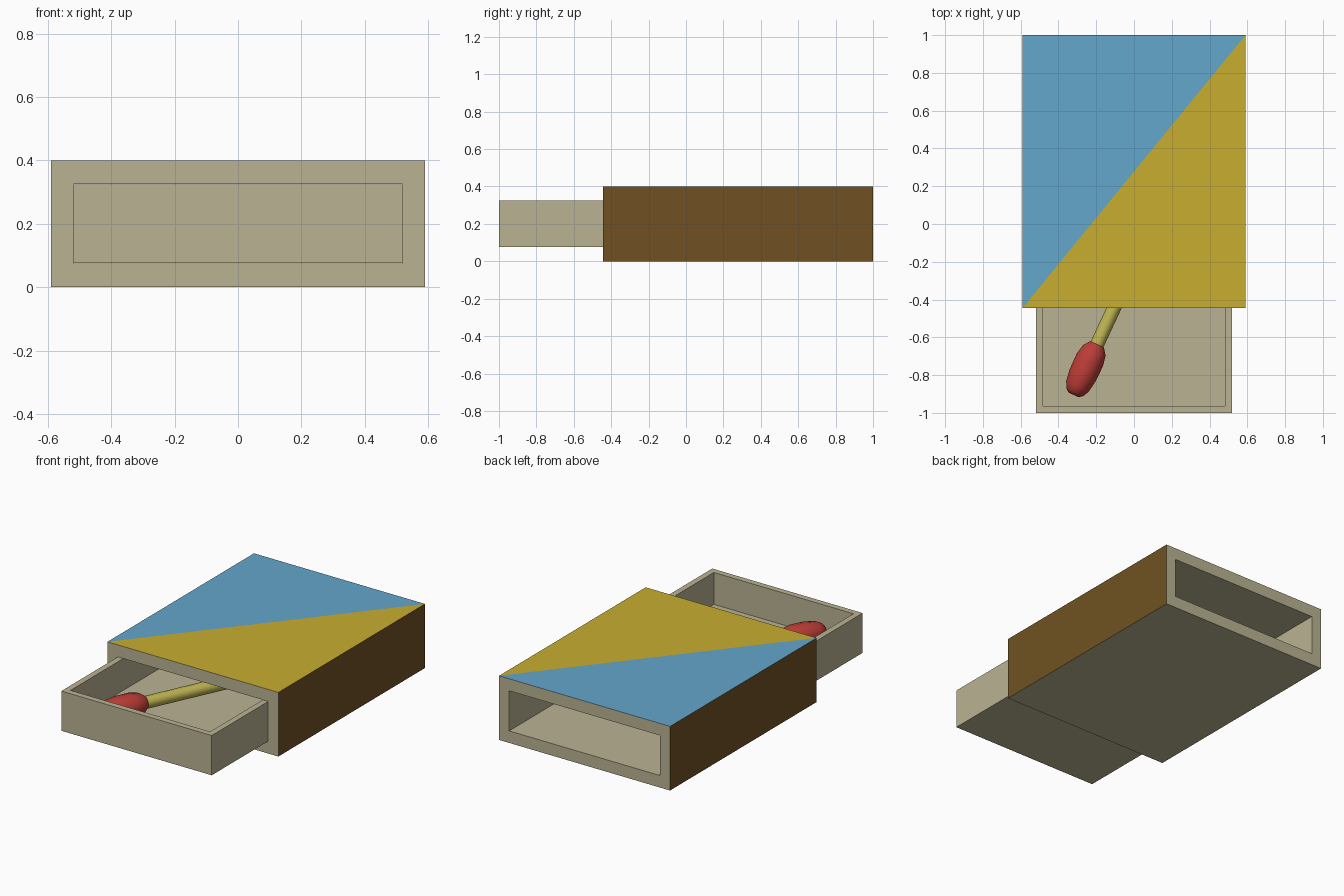
import bpy, bmesh, math
from mathutils import Matrix, Vector

if "Cube" in bpy.data.objects:
    bpy.data.objects.remove(bpy.data.objects["Cube"])


def mat(name, rgb):
    m = bpy.data.materials.new(name)
    m.diffuse_color = (*rgb, 1)
    m.use_nodes = True
    m.node_tree.nodes["Principled BSDF"].inputs["Base Color"].default_value = m.diffuse_color
    return m


CARD = mat("tan card", (0.49, 0.45, 0.29))
BLUE = mat("label blue", (0.125, 0.385, 0.60))
YELLOW = mat("label yellow", (0.58, 0.42, 0.028))
BROWN = mat("striker brown", (0.16, 0.083, 0.016))
WOOD = mat("match wood", (0.53, 0.47, 0.085))
RED = mat("match head red", (0.50, 0.046, 0.038))


def finish(bm, name, mats):
    bmesh.ops.recalc_face_normals(bm, faces=bm.faces)
    me = bpy.data.meshes.new(name)
    bm.to_mesh(me)
    bm.free()
    ob = bpy.data.objects.new(name, me)
    bpy.context.collection.objects.link(ob)
    for m in mats:
        me.materials.append(m)
    return ob


# Sleeve: rectangular tube open at both ends
def rect(bm, hx, z0, z1, y):
    return [bm.verts.new((x, y, z)) for x, z in ((-hx, z0), (hx, z0), (hx, z1), (-hx, z1))]


bm = bmesh.new()
F, B = -0.445, 1.0
of, ob_ = rect(bm, 0.59, 0, 0.4, F), rect(bm, 0.59, 0, 0.4, B)
inf, inb = rect(bm, 0.52, 0.075, 0.325, F), rect(bm, 0.52, 0.075, 0.325, B)
for i in range(4):
    j = (i + 1) % 4
    bm.faces.new((of[i], of[j], inf[j], inf[i]))
    bm.faces.new((ob_[i], ob_[j], inb[j], inb[i]))
    bm.faces.new((inf[i], inf[j], inb[j], inb[i]))
    if i == 2:  # top label, split along its diagonal
        bm.faces.new((of[2], of[3], ob_[2])).material_index = 2
        bm.faces.new((of[3], ob_[3], ob_[2])).material_index = 1
    else:       # striker strips on the two sides
        bm.faces.new((of[i], of[j], ob_[j], ob_[i])).material_index = 3 if i % 2 else 0
finish(bm, "sleeve", [CARD, BLUE, YELLOW, BROWN])

# Tray: open box slid partly out of the front
bm = bmesh.new()
bmesh.ops.create_cube(bm, size=1, matrix=Matrix.Translation((0, -0.2775, 0.2))
                      @ Matrix.Diagonal((1.038, 1.445, 0.248, 1)))
bm.normal_update()
top = max(bm.faces, key=lambda f: f.calc_center_median().z)
bmesh.ops.inset_region(bm, faces=[top], thickness=0.053)
ext = bmesh.ops.extrude_discrete_faces(bm, faces=[top])["faces"]
bmesh.ops.translate(bm, verts=ext[0].verts, vec=(0, 0, -0.199))
finish(bm, "tray", [CARD])


# Match: turned profiles of (distance along axis, radius)
def lathe(name, profile, material, sides=12):
    bm = bmesh.new()
    rings = [[bm.verts.new((r * math.cos(a), t, r * math.sin(a)))
              for a in (2 * math.pi * k / sides for k in range(sides))] for t, r in profile]
    for a, b in zip(rings, rings[1:]):
        for k in range(sides):
            n = (k + 1) % sides
            bm.faces.new((a[k], a[n], b[n], b[k]))
    bm.faces.new(rings[0])
    bm.faces.new(rings[-1])
    ob = finish(bm, name, [material])
    ob.matrix_world = Matrix.Translation((-0.318, -0.9, 0.2)) @ Matrix.Rotation(math.radians(-25), 4, 'Z')
    bpy.context.view_layer.objects.active = ob
    ob.select_set(True)
    bpy.ops.object.shade_smooth_by_angle(angle=math.radians(50))
    ob.select_set(False)


lathe("match_head", [(-0.005, 0.03), (0.012, 0.05), (0.045, 0.066), (0.11, 0.076),
                     (0.2, 0.077), (0.255, 0.066), (0.29, 0.04)], RED)
lathe("match_stick", [(0.2, 0.037), (1.38, 0.037)], WOOD)
